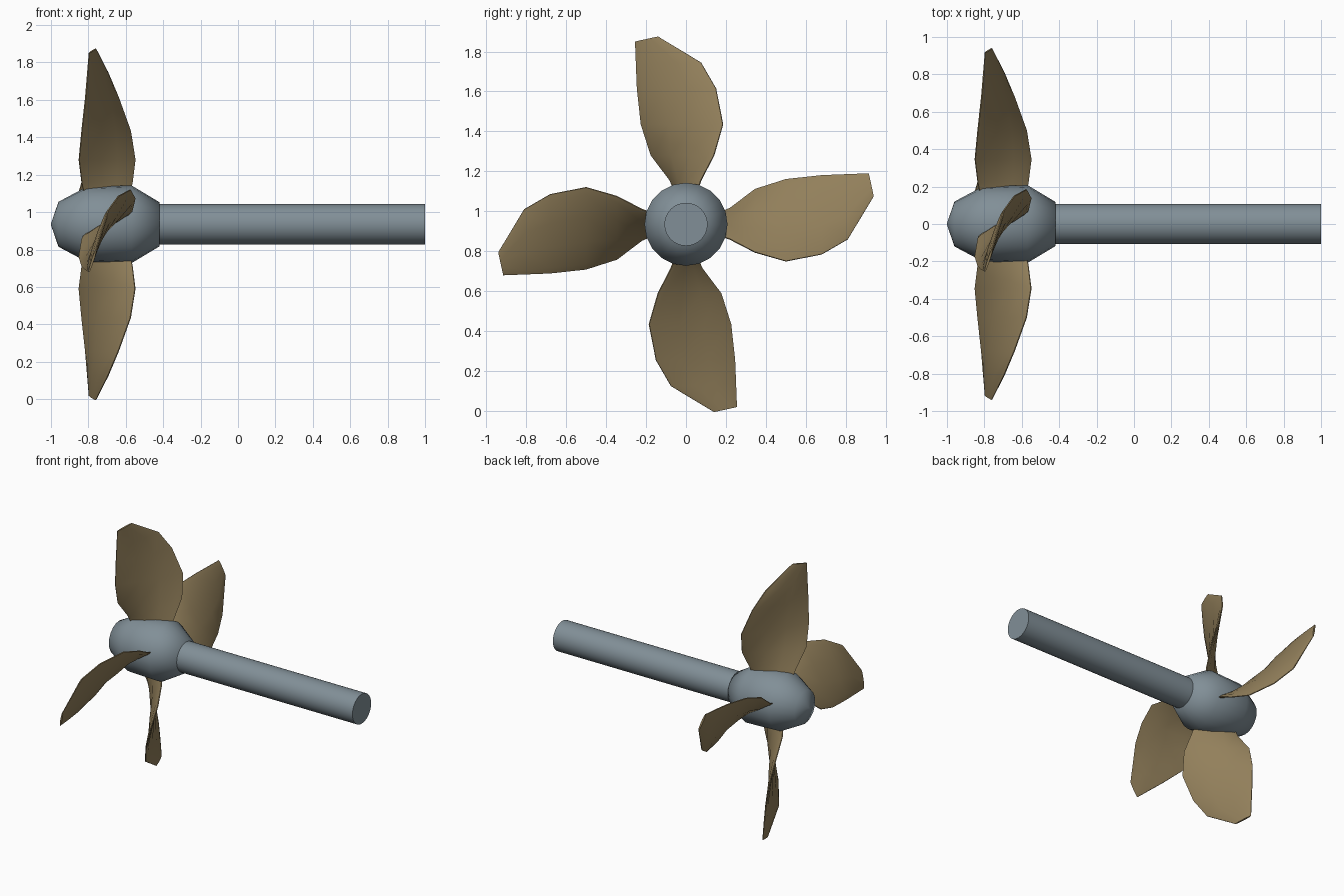
import bpy, bmesh, math
from mathutils import Matrix, Vector

cube = bpy.data.objects.get("Cube")
if cube:
    bpy.data.objects.remove(cube, do_unlink=True)

AXIS = Vector((0, 0, 0.935))


def material(name, rgb):
    m = bpy.data.materials.new(name)
    m.use_nodes = True
    m.diffuse_color = (*rgb, 1)
    m.node_tree.nodes["Principled BSDF"].inputs["Base Color"].default_value = (*rgb, 1)
    return m


steel = material("blue grey steel", (0.22, 0.275, 0.31))
bronze = material("bronze", (0.29, 0.215, 0.105))


def finish(bm, name, mat, angle):
    bmesh.ops.recalc_face_normals(bm, faces=bm.faces)
    me = bpy.data.meshes.new(name)
    bm.to_mesh(me)
    bm.free()
    me.materials.append(mat)
    ob = bpy.data.objects.new(name, me)
    bpy.context.collection.objects.link(ob)
    ob.location = AXIS
    bpy.ops.object.select_all(action='DESELECT')
    ob.select_set(True)
    bpy.context.view_layer.objects.active = ob
    bpy.ops.object.shade_smooth_by_angle(angle=math.radians(angle))
    return ob


def skin(bm, rings):
    """Join equal-length closed rings of points and cap both ends."""
    loops = [[bm.verts.new(p) for p in ring] for ring in rings]
    n = len(loops[0])
    for a, b in zip(loops, loops[1:]):
        for i in range(n):
            j = (i + 1) % n
            bm.faces.new((a[i], a[j], b[j], b[i]))
    bm.faces.new(loops[0])
    bm.faces.new(loops[-1])


def turned(name, profile, sides, angle):
    """Solid of revolution about x from (x, radius) pairs."""
    bm = bmesh.new()
    turns = [math.tau * i / sides for i in range(sides)]
    skin(bm, [[(x, r * math.cos(t), r * math.sin(t)) for t in turns] for x, r in profile])
    return finish(bm, name, steel, angle)


# Hub and shaft
turned("hub", [(-1, 0.004), (-0.96, 0.12), (-0.81, 0.2), (-0.57, 0.208), (-0.42, 0.118)], 20, 75)
turned("shaft", [(-0.5, 0.108), (1, 0.108)], 32, 60)

# Blade edges as (x, y, radius): leading and trailing
LEADING = [(-.82, -.05, .15), (-.835, -.08, .22), (-.85, -.175, .345), (-.835, -.225, .5),
           (-.815, -.245, .68), (-.805, -.25, .8), (-.797, -.255, .915)]
TRAILING = [(-.58, .05, .15), (-.565, .075, .22), (-.55, .14, .345), (-.575, .185, .5),
            (-.64, .15, .68), (-.695, .075, .81), (-.76, -.14, .94)]
# Cross-section as (chord fraction, half thickness)
SECTION = [(0, .003), (.08, .01), (.35, .016), (.65, .016), (.92, .01), (1, .003)]


def blade(name, turn):
    bm = bmesh.new()
    rings = []
    for a, b in zip(LEADING, TRAILING):
        a, b = Vector(a), Vector(b)
        chord = b - a
        normal = chord.cross(Vector((0, 0, 1))).normalized()
        scale = min(1, chord.length / 0.3)
        top = [a + chord * t + normal * h * scale for t, h in SECTION]
        low = [a + chord * t - normal * h * scale for t, h in reversed(SECTION)]
        rings.append(top + low)
    skin(bm, rings)
    bmesh.ops.rotate(bm, verts=bm.verts, cent=(0, 0, 0), matrix=Matrix.Rotation(turn, 3, 'X'))
    return finish(bm, name, bronze, 60)


for i, side in enumerate(("top", "front", "bottom", "back")):
    blade(side + "_blade", i * math.pi / 2)
